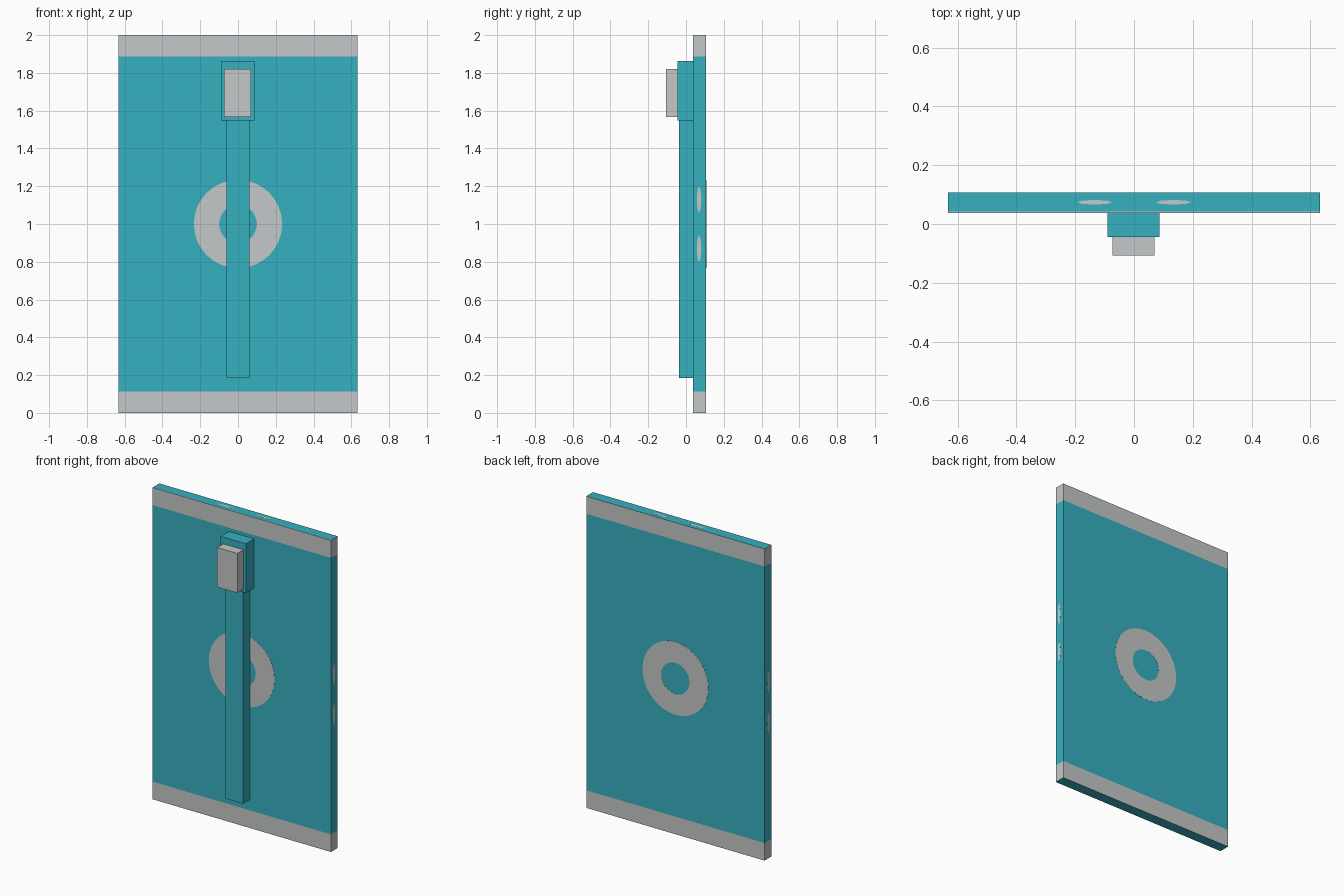
import bpy, bmesh, math
from mathutils import Vector

if "Cube" in bpy.data.objects:
    bpy.data.objects.remove(bpy.data.objects["Cube"])


def material(name, rgb):
    m = bpy.data.materials.new(name)
    m.diffuse_color = (*rgb, 1)
    m.use_nodes = True
    m.node_tree.nodes["Principled BSDF"].inputs["Base Color"].default_value = m.diffuse_color
    return m


TEAL = material("teal", (0.037, 0.434, 0.527))
GREY = material("light grey", (0.56, 0.58, 0.58))


def finish(name, bm, *mats):
    bmesh.ops.recalc_face_normals(bm, faces=bm.faces)
    me = bpy.data.meshes.new(name)
    bm.to_mesh(me)
    bm.free()
    for m in mats:
        me.materials.append(m)
    ob = bpy.data.objects.new(name, me)
    bpy.context.collection.objects.link(ob)
    return ob


def box_mesh(lo, hi):
    lo, hi = Vector(lo), Vector(hi)
    bm = bmesh.new()
    bmesh.ops.create_cube(bm, size=1)
    for v in bm.verts:
        v.co = (lo + hi) / 2 + v.co * (hi - lo)
    return bm


def cut(bm, co, no):
    geom = bm.verts[:] + bm.edges[:] + bm.faces[:]
    bmesh.ops.bisect_plane(bm, geom=geom, plane_co=co, plane_no=no)


def ring(name, y0, y1, r_in, r_out, n=32):
    # solid flat ring around the y axis at the middle of the panel
    bm = bmesh.new()
    loops = [[bm.verts.new((r * math.cos(2 * math.pi * i / n), y,
                            1 + r * math.sin(2 * math.pi * i / n)))
              for i in range(n)]
             for r, y in ((r_in, y0), (r_out, y0), (r_out, y1), (r_in, y1))]
    for k in range(4):
        a, b = loops[k], loops[(k + 1) % 4]
        for i in range(n):
            j = (i + 1) % n
            bm.faces.new((a[i], a[j], b[j], b[i]))
    finish(name, bm, GREY)


def fleck(name, centre, long_dir, wide_dir, half_long, half_wide):
    # thin elongated mark, flush on a panel edge
    c, u, w = Vector(centre), Vector(long_dir), Vector(wide_dir)
    nrm = u.cross(w) * 0.0005
    bm = bmesh.new()
    n = 8
    rows = [[bm.verts.new(c + s * nrm + u * half_long * math.cos(2 * math.pi * i / n)
                          + w * half_wide * math.sin(2 * math.pi * i / n))
             for i in range(n)] for s in (-1, 1)]
    for r in rows:
        bm.faces.new(r)
    for i in range(n):
        j = (i + 1) % n
        bm.faces.new((rows[0][i], rows[0][j], rows[1][j], rows[1][i]))
    finish(name, bm, GREY)


# Panel with grey bands at both ends
X, Y0, Y1, Z1 = 0.633, 0.038, 0.107, 1.9995
bm = box_mesh((-X, Y0, 0), (X, Y1, Z1))
cut(bm, (0, 0, 0.113), (0, 0, 1))
cut(bm, (0, 0, 1.887), (0, 0, 1))
cut(bm, (0, Y0 + 0.004, 0), (0, 1, 0))
bm.normal_update()
for f in bm.faces:
    c = f.calc_center_median()
    if abs(f.normal.z) < 0.5:
        f.material_index = int(abs(c.z - 1) > 0.887)
    else:
        f.material_index = int(c.z > 1 and c.y < Y0 + 0.004)
finish("panel", bm, TEAL, GREY)

# Ring emblem on front and back
ring("front_ring", Y0 - 0.001, Y0 + 0.001, 0.1, 0.234)
ring("back_ring", Y1 - 0.001, Y1 + 0.001, 0.1, 0.234)

# Small marks on the side and top edges
for s, side in ((-1, "left"), (1, "right")):
    for z, pos in ((0.87, "lower"), (1.13, "upper")):
        fleck(f"{side}_{pos}_mark", (s * X, 0.069, z), (0, 0, 1), (0, 1, 0), 0.072, 0.012)
    fleck(f"top_{side}_mark", (s * 0.135, 0.074, Z1), (1, 0, 0), (0, 1, 0), 0.06, 0.008)

# Handle bar, its head block and the grey cap
finish("handle_bar", box_mesh((-0.062, -0.037, 0.185), (0.06, Y0, 1.56)), TEAL)
finish("handle_head", box_mesh((-0.091, -0.045, 1.548), (0.087, Y0, 1.863)), TEAL)
finish("handle_cap", box_mesh((-0.073, -0.107, 1.567), (0.07, -0.045, 1.82)), GREY)
